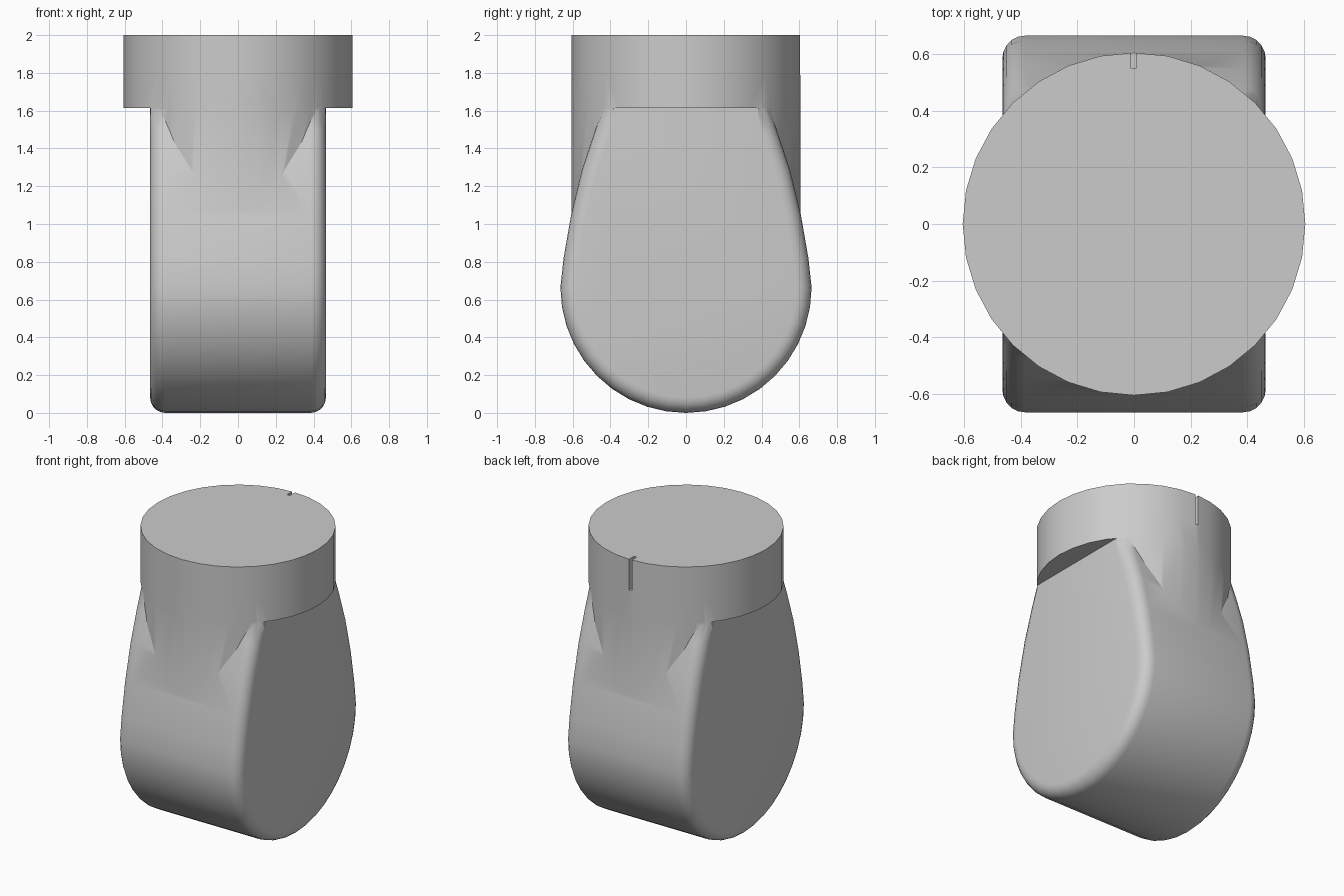
import bpy, bmesh, math

cube = bpy.data.objects.get("Cube")
if cube:
    bpy.data.objects.remove(cube, do_unlink=True)

grey = bpy.data.materials.new("plain_grey")
grey.use_nodes = True
COLOUR = (0.6, 0.6, 0.6, 1)
grey.diffuse_color = COLOUR
grey.node_tree.nodes["Principled BSDF"].inputs["Base Color"].default_value = COLOUR

HALF = 0.465      # half width between the flat cheeks
RADIUS = 0.605    # round head
STEP = 1.615      # underside of the head


def add_object(name, bm):
    bmesh.ops.recalc_face_normals(bm, faces=bm.faces)
    mesh = bpy.data.meshes.new(name)
    bm.to_mesh(mesh)
    bm.free()
    mesh.materials.append(grey)
    obj = bpy.data.objects.new(name, mesh)
    bpy.context.collection.objects.link(obj)
    return obj


def prism(points, axis, low, high):
    """Extrude a closed outline along x or z."""
    bm = bmesh.new()
    place = (lambda a, b, t: (t, a, b)) if axis == "x" else (lambda a, b, t: (a, b, t))
    rings = [[bm.verts.new(place(a, b, t)) for a, b in points] for t in (low, high)]
    caps = [bm.faces.new(ring) for ring in rings]
    n = len(points)
    for i in range(n):
        j = (i + 1) % n
        bm.faces.new((rings[0][i], rings[0][j], rings[1][j], rings[1][i]))
    return bm, caps


def boolean(target, tool, operation):
    mod = target.modifiers.new(operation.lower(), "BOOLEAN")
    mod.operation = operation
    mod.solver = "EXACT"
    mod.object = tool
    bpy.context.view_layer.objects.active = target
    bpy.ops.object.modifier_apply(modifier=mod.name)
    bpy.data.objects.remove(tool, do_unlink=True)


# Teardrop body: round below, tapering into the head, rounded cheek edges
side = [(0.648, 0.82), (0.608, 1.05), (0.55, 1.29), (0.48, 1.5), (0.435, 1.62), (0.38, 1.76)]
arc = [(0.665 * math.cos(a), 0.665 - 0.665 * math.sin(a))
       for a in (math.pi * i / 20 for i in range(21))]
outline = side[::-1] + arc + [(-y, z) for y, z in side]
bm, caps = prism(outline, "x", -HALF, HALF)
bmesh.ops.recalc_face_normals(bm, faces=bm.faces)
edges = list({e for cap in caps for e in cap.edges})
bmesh.ops.bevel(bm, geom=edges, offset=0.08, offset_type="OFFSET", segments=5,
                profile=0.5, affect="EDGES", clamp_overlap=True)
knob = add_object("knob_body", bm)

# Neck: the round column trimmed to the width of the cheeks
circle = [(RADIUS * math.cos(math.tau * i / 32), RADIUS * math.sin(math.tau * i / 32))
          for i in range(32)]
corner = math.sqrt(RADIUS ** 2 - HALF ** 2) - 0.004
trim = HALF - 0.001
front = [(x, y) for x, y in circle if abs(x) < trim and y < 0]
back = [(x, y) for x, y in circle if abs(x) < trim and y > 0]
neck_outline = ([(trim, corner)] + back + [(-trim, corner), (-trim, -corner)]
                + front + [(trim, -corner)])
neck = add_object("neck", prism(neck_outline, "z", 0.9, 1.8)[0])
boolean(knob, neck, "UNION")

# Round head
head = add_object("head", prism(circle, "z", STEP, 2.0)[0])
boolean(knob, head, "UNION")

# Pointer slot at the back rim
slot_outline = [(-0.013, 0.55), (0.008, 0.55), (0.008, 0.7), (-0.013, 0.7)]
slot = add_object("slot_cutter", prism(slot_outline, "z", 1.79, 2.1)[0])
boolean(knob, slot, "DIFFERENCE")

# Smooth shading with crisp rims
bpy.ops.object.select_all(action="DESELECT")
knob.select_set(True)
bpy.context.view_layer.objects.active = knob
bpy.ops.object.shade_smooth_by_angle(angle=math.radians(30))
